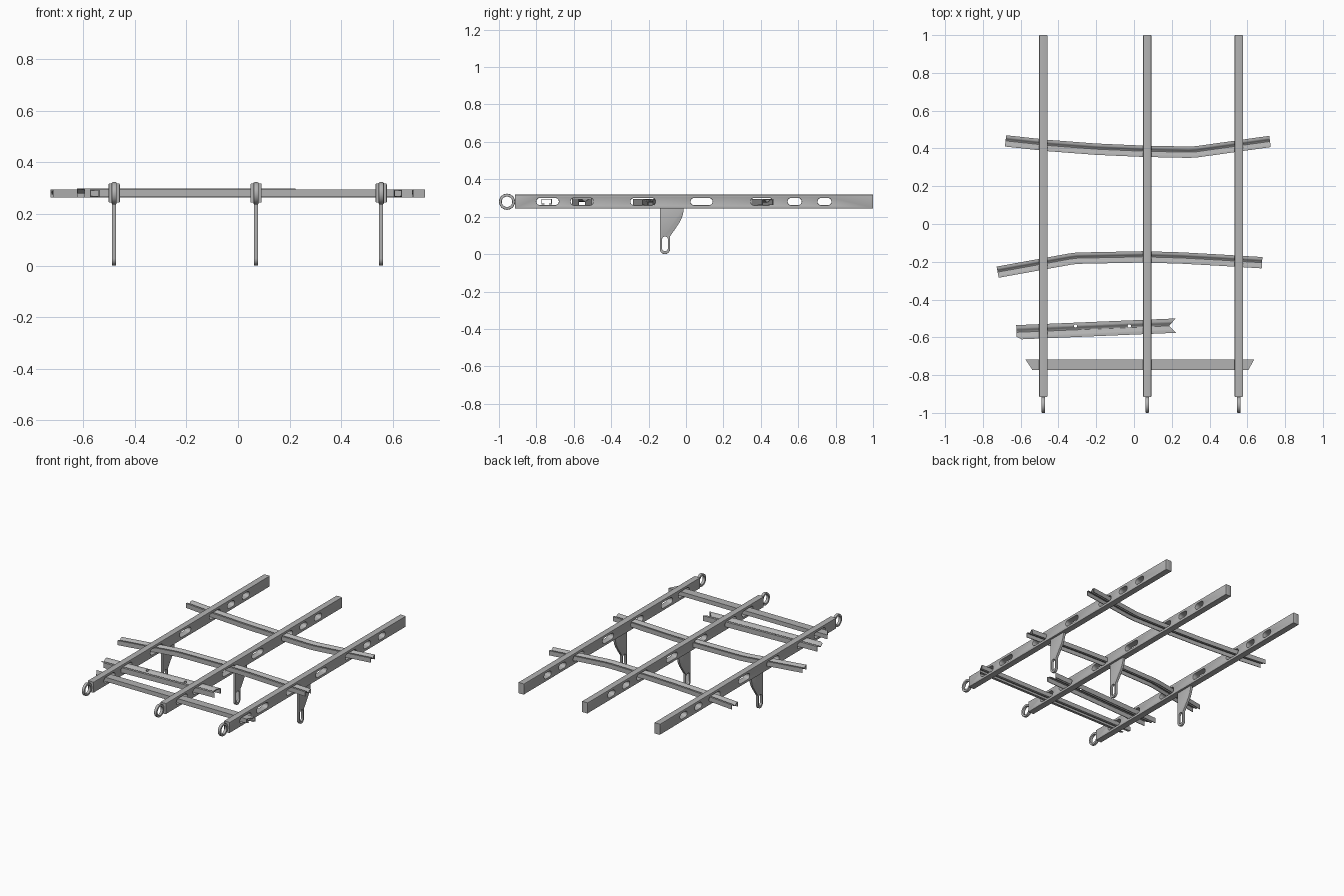
import bpy, bmesh
from math import cos, sin, pi, radians
from mathutils import Vector, Matrix

cube = bpy.data.objects.get("Cube")
if cube:
    bpy.data.objects.remove(cube)

steel = bpy.data.materials.new("steel_grey")
steel.use_nodes = True
GREY = (0.45, 0.45, 0.45, 1)
steel.diffuse_color = GREY
steel.node_tree.nodes["Principled BSDF"].inputs["Base Color"].default_value = GREY

parts = []


def add_mesh(name, bm):
    """Clean a bmesh and store it as a named part."""
    bmesh.ops.remove_doubles(bm, verts=bm.verts, dist=1e-5)
    bmesh.ops.recalc_face_normals(bm, faces=bm.faces)
    mesh = bpy.data.meshes.new(name)
    bm.to_mesh(mesh)
    bm.free()
    mesh.materials.clear()
    mesh.materials.append(steel)
    obj = bpy.data.objects.new(name, mesh)
    bpy.context.collection.objects.link(obj)
    parts.append(obj)
    return obj


def evaluated_bmesh(obj):
    dg = bpy.context.evaluated_depsgraph_get()
    mesh = bpy.data.meshes.new_from_object(obj.evaluated_get(dg))
    bm = bmesh.new()
    bm.from_mesh(mesh)
    bpy.data.meshes.remove(mesh)
    return bm


def plate(name, x, loops, width, bevel):
    """Side outline (y, z) with holes, thickened along x."""
    curve = bpy.data.curves.new(name + "_outline", "CURVE")
    curve.dimensions = "2D"
    curve.fill_mode = "BOTH"
    curve.extrude = width / 2 - bevel
    curve.bevel_depth = bevel
    curve.bevel_resolution = 1
    curve.offset = -bevel
    for loop in loops:
        spline = curve.splines.new("POLY")
        spline.points.add(len(loop) - 1)
        for point, (y, z) in zip(spline.points, loop):
            point.co = (y, z, 0, 1)
        spline.use_cyclic_u = True
    helper = bpy.data.objects.new(name + "_outline", curve)
    bpy.context.collection.objects.link(helper)
    bpy.context.view_layer.update()
    bm = evaluated_bmesh(helper)
    bpy.data.objects.remove(helper)
    turn = Matrix(((0, 0, 1, x), (1, 0, 0, 0), (0, 1, 0, 0), (0, 0, 0, 1)))
    bm.transform(turn)
    return add_mesh(name, bm)


def arc(y, z, r, start, end, n=10):
    angles = [radians(start + (end - start) * i / n) for i in range(n + 1)]
    return [(y + r * cos(a), z + r * sin(a)) for a in angles]


def circle(y, z, r, n=32):
    return arc(y, z, r, 0, 360, n)[:-1]


def slot(y0, y1, z, r):
    return arc(y1 - r, z, r, -90, 90) + arc(y0 + r, z, r, 90, 270)


def miters(points):
    """Sideways direction at each point of a polyline, scaled for mitring."""
    pts = [Vector(p) for p in points]
    dirs = [(b - a).normalized() for a, b in zip(pts, pts[1:])]
    result = []
    for a, b in zip(dirs[:1] + dirs, dirs + dirs[-1:]):
        t = (a + b).normalized()
        result.append(Vector((-t.y, t.x)) / t.dot(a))
    return result


def shell(points, wall=0.004):
    """Closed sheet section from an open polyline."""
    inner = [Vector(p) - m * wall for p, m in zip(points, miters(points))]
    return [Vector(p) for p in points] + inner[::-1]


def bar(name, path, section, start=lambda v: 0, end=lambda v: 0):
    """Sweep a section along a level path; start and end trim the tips."""
    bm = bmesh.new()
    rings = []
    side = miters(path)
    for i, (p, m) in enumerate(zip(path, side)):
        along = Vector((m.y, -m.x))
        ring = []
        for v, z in section:
            trim = start(v) if i == 0 else end(v) if i == len(path) - 1 else 0
            q = Vector(p) + m * v + along * trim
            ring.append(bm.verts.new((q.x, q.y, z)))
        rings.append(ring)
    n = len(section)
    for a, b in zip(rings, rings[1:]):
        for k in range(n):
            j = (k + 1) % n
            bm.faces.new((a[k], a[j], b[j], b[k]))
    bm.faces.new(rings[0])
    bm.faces.new(rings[-1])
    return add_mesh(name, bm)


def grooved(half, low, high, depth, n=10):
    """Channel with a rounded valley along the middle of its top."""
    g = half * 0.62
    valley = []
    for i in range(n + 1):
        t = i / n * 2 - 1
        valley.append((-t * g, high - depth * (1 + cos(pi * t)) / 2))
    # section runs from the +v side so that the sheet thickens inward
    pts = [(half, low), (half, high)] + valley + [(-half, high), (-half, low)]
    return shell([(-v, z) for v, z in pts])


# Long rails with slots, eye rings and hanging brackets
MID = 0.281
SLOTS = [(-0.80, -0.68), (-0.617, -0.495), (-0.297, -0.163), (0.024, 0.142),
         (0.345, 0.463), (0.543, 0.618), (0.703, 0.778)]
rail_outline = [(-0.915, 0.244), (1.0, 0.244), (1.0, 0.318), (-0.915, 0.318)]
bracket_outline = ([(-0.14, 0.25)] + arc(-0.1125, 0.0275, 0.0275, 180, 360)
                   + [(-0.085, 0.095), (-0.035, 0.168), (-0.022, 0.195),
                      (-0.014, 0.225), (-0.012, 0.25)])
bracket_hole = (arc(-0.1125, 0.032, 0.016, 180, 360)
                + arc(-0.1125, 0.078, 0.016, 0, 180))

for label, x in (("right", -0.48), ("middle", 0.07), ("left", 0.555)):
    plate(label + "_rail", x,
          [rail_outline] + [slot(a, b, MID, 0.019) for a, b in SLOTS], 0.044, 0.004)
    plate(label + "_eye_ring", x,
          [circle(-0.957, MID - 0.001, 0.043), circle(-0.957, MID - 0.001, 0.028)], 0.02, 0.004)
    plate(label + "_bracket", x, [bracket_outline, bracket_hole], 0.016, 0.001)

# Bent crossbars
section = grooved(0.03, 0.263, 0.294, 0.014)
bar("rear_crossbar", [(-0.68, 0.44), (-0.45, 0.415), (-0.2, 0.396), (0.05, 0.385),
                      (0.29, 0.38), (0.33, 0.382), (0.72, 0.437)], section)
bar("centre_crossbar", [(-0.722, -0.255), (-0.34, -0.186), (-0.3, -0.181), (0.05, -0.174),
                        (0.25, -0.18), (0.45, -0.191), (0.678, -0.205)], section)

# Short wide bar with a notched end and two small holes
short_bar = bar("short_crossbar", [(-0.61, -0.573), (0.222, -0.538)],
                grooved(0.038, 0.263, 0.298, 0.014),
                start=lambda v: -0.012 if v > -0.03 else 0.014,
                end=lambda v: -0.036 * (1 - abs(v) / 0.038))
bm = bmesh.new()
for x in (-0.31, -0.025):
    bmesh.ops.create_cone(bm, cap_ends=True, segments=16, radius1=0.009, radius2=0.009,
                          depth=0.2, matrix=Matrix.Translation((x, -0.54, MID)))
cutter_mesh = bpy.data.meshes.new("hole_cutter")
bm.to_mesh(cutter_mesh)
bm.free()
cutter = bpy.data.objects.new("hole_cutter", cutter_mesh)
cutter.hide_render = True
bpy.context.collection.objects.link(cutter)
cut = short_bar.modifiers.new("holes", "BOOLEAN")
cut.operation = "DIFFERENCE"
cut.solver = "EXACT"
cut.object = cutter
bpy.context.view_layer.update()
drilled = evaluated_bmesh(short_bar)
short_bar.modifiers.clear()
drilled.to_mesh(short_bar.data)
drilled.free()
bpy.data.objects.remove(cutter)

# Flat front bar with slanted ends and inward lips
flat = [(-0.012, 0.266), (-0.028, 0.266), (-0.028, 0.295),
        (0.028, 0.295), (0.028, 0.266), (0.012, 0.266)]
bar("front_crossbar", [(-0.556, -0.745), (0.621, -0.745)],
    shell(flat), start=lambda v: -v * 0.65, end=lambda v: v * 0.55)

# Smooth the rounded areas and keep the folds sharp
bpy.ops.object.select_all(action="DESELECT")
for obj in parts:
    obj.select_set(True)
bpy.context.view_layer.objects.active = parts[0]
bpy.ops.object.shade_smooth_by_angle(angle=radians(30))
